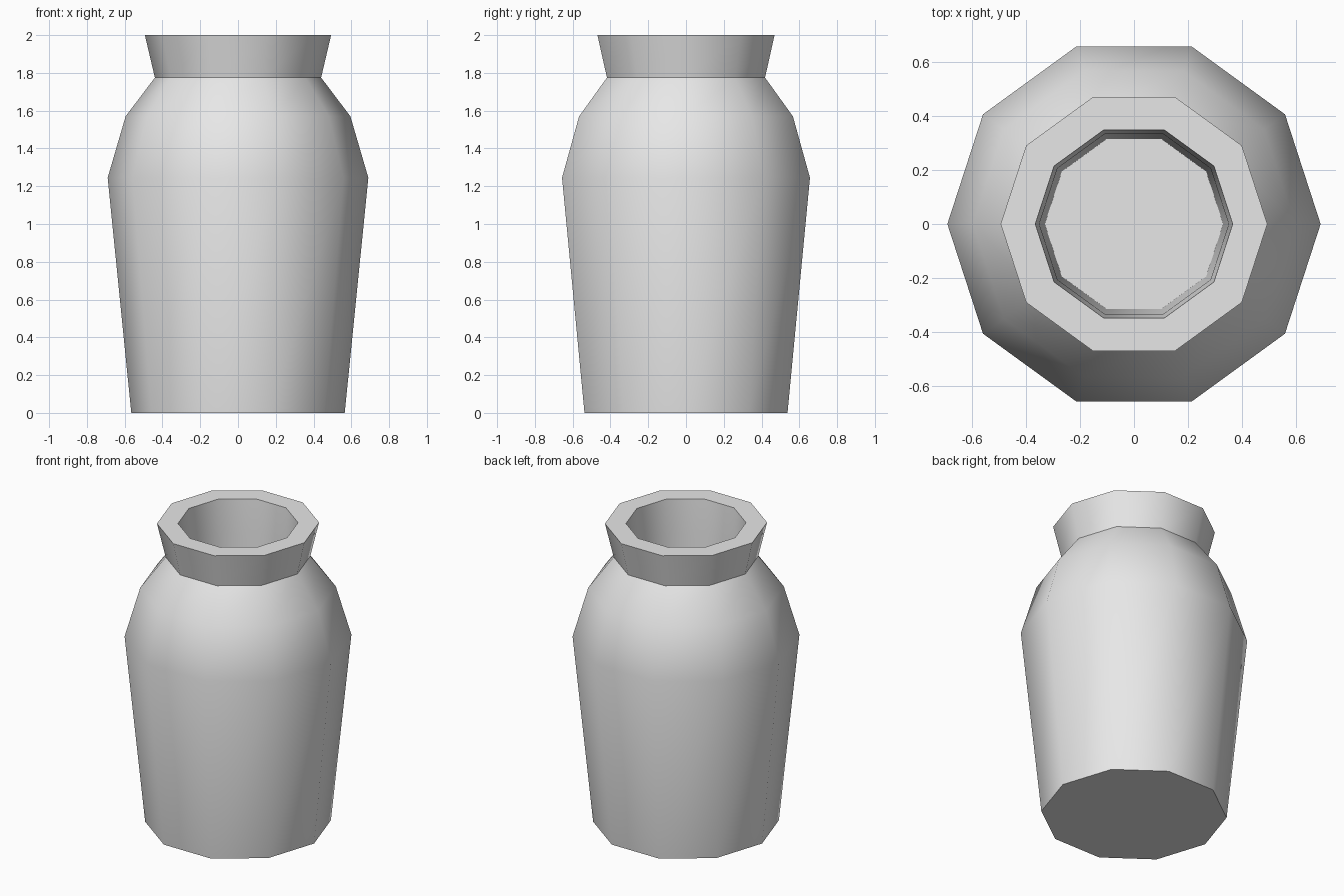
import bpy
import bmesh
from math import cos, sin, tau, radians

cube = bpy.data.objects.get("Cube")
if cube:
    bpy.data.objects.remove(cube, do_unlink=True)

SIDES = 10


def make_material(name, color):
    mat = bpy.data.materials.new(name)
    mat.use_nodes = True
    mat.diffuse_color = color
    mat.node_tree.nodes["Principled BSDF"].inputs["Base Color"].default_value = color
    return mat


def lathe(name, profile, mat, sharp_angle):
    """Spin a (radius, height) profile and cap both of its ends."""
    bm = bmesh.new()
    rings = [[bm.verts.new((r * cos(tau * i / SIDES), r * sin(tau * i / SIDES), z))
              for i in range(SIDES)] for r, z in profile]
    for low, high in zip(rings, rings[1:]):
        for i in range(SIDES):
            j = (i + 1) % SIDES
            bm.faces.new((low[i], low[j], high[j], high[i]))
    bm.faces.new(rings[0][::-1])
    bm.faces.new(rings[-1])
    bmesh.ops.recalc_face_normals(bm, faces=bm.faces)
    mesh = bpy.data.meshes.new(name)
    bm.to_mesh(mesh)
    bm.free()
    mesh.materials.append(mat)
    obj = bpy.data.objects.new(name, mesh)
    bpy.context.collection.objects.link(obj)
    bpy.ops.object.select_all(action="DESELECT")
    obj.select_set(True)
    bpy.context.view_layer.objects.active = obj
    bpy.ops.object.shade_smooth_by_angle(angle=sharp_angle)
    return obj


grey = make_material("light grey", (0.8, 0.8, 0.8, 1))

# Outer wall from the base to the flared rim, then the inner wall down to the floor
outside = [(0.565, 0), (0.69, 1.245), (0.595, 1.57), (0.44, 1.775), (0.493, 2.0)]
inside = [(0.365, 2.0), (0.35, 1.775), (0.33, 0.12)]
lathe("jar", outside + inside, grey, radians(42))
